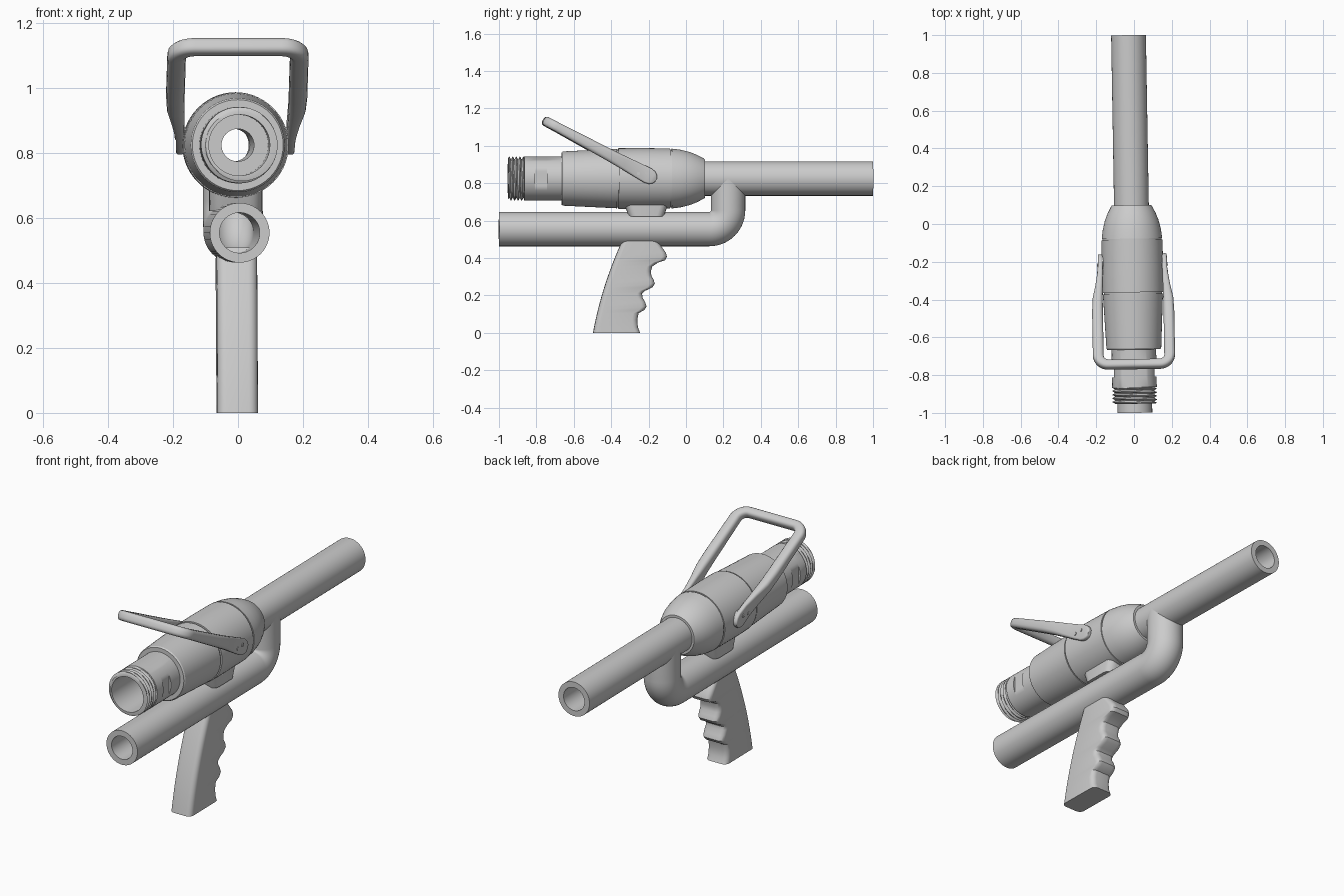
import bpy, bmesh
from math import sin, cos, pi, sqrt, radians
from mathutils import Vector, Matrix

if "Cube" in bpy.data.objects:
    bpy.data.objects.remove(bpy.data.objects["Cube"])

# the whole tool is turned very slightly about z
FRAME = Matrix.Translation((-0.012, 0, 0)) @ Matrix.Rotation(0.017, 4, 'Z')
SEG = 56
ZB = 0.825      # axis height of the upper barrel
ZL = 0.555      # axis height of the lower pipe
RP, RI = 0.092, 0.062   # pipe outer and inner radius


def loft(name, rings, loop=False, caps=True):
    bm = bmesh.new()
    vs = [[bm.verts.new(FRAME @ Vector(p)) for p in ring] for ring in rings]
    n = len(vs[0])
    pairs = list(zip(vs, vs[1:])) + ([(vs[-1], vs[0])] if loop else [])
    for a, b in pairs:
        for i in range(n):
            j = (i + 1) % n
            bm.faces.new((a[i], a[j], b[j], b[i]))
    if caps and not loop:
        bm.faces.new(vs[0])
        bm.faces.new(vs[-1])
    bmesh.ops.recalc_face_normals(bm, faces=bm.faces)
    me = bpy.data.meshes.new(name)
    bm.to_mesh(me)
    bm.free()
    ob = bpy.data.objects.new(name, me)
    bpy.context.collection.objects.link(ob)
    return ob


def ring_y(y, r):
    return [(r * cos(2 * pi * i / SEG), y, ZB + r * sin(2 * pi * i / SEG)) for i in range(SEG)]


def lathe(name, profile):
    return loft(name, [ring_y(y, r) for y, r in profile], loop=True)


def rrect(w, h, r, n=4):
    pts = []
    for k, (sx, sy) in enumerate(((1, 1), (-1, 1), (-1, -1), (1, -1))):
        for i in range(n + 1):
            a = pi / 2 * (k + i / n)
            pts.append((sx * (w / 2 - r) + r * cos(a), sy * (h / 2 - r) + r * sin(a)))
    return pts


# valve body with two seams and a rounded rear nose
lathe("valve_body", [(-.665, .05), (-.665, .14), (-.658, .145), (-.37, .159), (-.37, .154),
                     (-.362, .154), (-.362, .162), (-.25, .163), (-.085, .161), (-.085, .156),
                     (-.077, .156), (-.077, .16), (-.03, .154), (.02, .142), (.06, .126),
                     (.09, .110), (.1, .104), (.1, .05)])
# straight rear pipe
lathe("upper_pipe", [(.05, RP), (1, RP), (1, RI), (.05, RI)])

# nozzle: helical thread, plain collar, wrench flats on both sides
rings = [ring_y(-.66, .094), ring_y(-.952, .094), ring_y(-.952, .104)]
pitch, steps = 0.019, 28
for k in range(steps + 1):
    y = -.950 + .084 * k / steps
    rings.append([(r * cos(a), y, ZB + r * sin(a)) for a in (2 * pi * i / SEG for i in range(SEG))
                  for r in [.111 + .007 * cos(2 * pi * y / pitch - a)]])
rings += [ring_y(-.865, .118), ring_y(-.81, .118)]
rings += [[(max(-.107, min(.107, x)), y, z) for x, y, z in ring_y(yy, .118)] for yy in (-.81, -.745)]
rings += [ring_y(-.745, .118), ring_y(-.66, .118)]
loft("threaded_nozzle", rings, loop=True)


# lower pipe with elbow, saddle-cut where it meets the upper pipe
def pipe_rings(r):
    out = []
    path = [(-1, ZL, 0), (-.3, ZL, 0)]
    path += [(.125 + .1 * sin(t), ZL + .1 - .1 * cos(t), t) for t in (pi / 2 * i / 14 for i in range(15))]
    for y, z, t in path:
        ring = []
        for i in range(SEG):
            a = 2 * pi * i / SEG
            s = r * sin(a)
            ring.append((r * cos(a), y - s * sin(t), z + s * cos(t)))
        out.append(ring)
    out.append([(x, y, ZB - sqrt(max(0, RP * RP - x * x))) for x, y, z in out[-1]])
    return out


loft("lower_pipe", pipe_rings(RI)[::-1] + pipe_rings(RP), loop=True)

# bracket between body and lower pipe
loft("bracket", [[(x, -.2125 + y, z) for x, y in rrect(.16, d, .04)]
                 for z, d in ((.622, .185), (.64, .2), (.70, .24))])

# pistol grip with finger grooves: (height, finger-side position)
GRIP = [(0, -.246), (.03, -.258), (.07, -.261), (.105, -.254), (.122, -.224), (.14, -.211),
        (.165, -.219), (.19, -.234), (.21, -.235), (.225, -.219), (.243, -.181), (.262, -.167),
        (.285, -.174), (.305, -.186), (.33, -.188), (.355, -.181), (.376, -.15), (.388, -.113),
        (.407, -.102), (.43, -.109), (.46, -.131), (.485, -.15), (.51, -.17)]
rings = []
for z, yf in GRIP:
    yb = -.497 + .18 * z + .277 * z * z
    rings.append([(x + .003, (yb + yf) / 2 + y, z) for x, y in rrect(.125, yf - yb, .028, 5)])
loft("pistol_grip", rings)

# bail handle: half path of (x, distance from pivot, thickness, width), then mirrored
half = [(.170, -.048, .018, .020), (.170, -.041, .024, .048), (.170, -.024, .025, .074),
        (.170, 0, .025, .085), (.171, .06, .027, .080), (.178, .14, .038, .072),
        (.187, .22, .053, .066), (.189, .30, .057, .062)]
for i in range(9):
    a = pi / 2 * i / 8
    half.append((.134 + .055 * cos(a), .554 + .055 * sin(a), .057 - .009 * i / 8, .051))
path = half + [(-x, u, t, w) for x, u, t, w in half[::-1]]
U = Vector((0, -.882, .471))
N = Vector((0, .471, .882))
PIVOT = Vector((0, -.205, .84))
X = Vector((1, 0, 0))
rings = []
for i, (x, u, t, w) in enumerate(path):
    a, b = path[max(i - 1, 0)], path[min(i + 1, len(path) - 1)]
    tan = Vector((b[0] - a[0], b[1] - a[1])).normalized()
    if -.06 < u < .01:
        tan = Vector((0, 1 if x > 0 else -1))
    side = X * tan.y - U * tan.x
    c = PIVOT + X * x + U * u
    rings.append([c + side * p + N * q for p, q in rrect(t, w, min(t, w) * .35, 3)])
loft("bail_handle", rings)

# pivot bosses and screws on both sides
for sgn, tag in ((1, "right"), (-1, "left")):
    for nm, y, z, r, x0, x1 in (("pivot_boss", -.205, .84, .04, .13, .165),
                                ("screw_a", -.257, .852, .009, .16, .187),
                                ("screw_b", -.214, .856, .009, .16, .187)):
        loft(f"{nm}_{tag}", [[(sgn * x, y + r * cos(2 * pi * i / 20), z + r * sin(2 * pi * i / 20))
                              for i in range(20)] for x in (x0, x1)])

# smooth shading with sharp edges kept
bpy.ops.object.select_all(action='SELECT')
bpy.context.view_layer.objects.active = bpy.data.objects["valve_body"]
bpy.ops.object.shade_smooth_by_angle(angle=radians(32))
